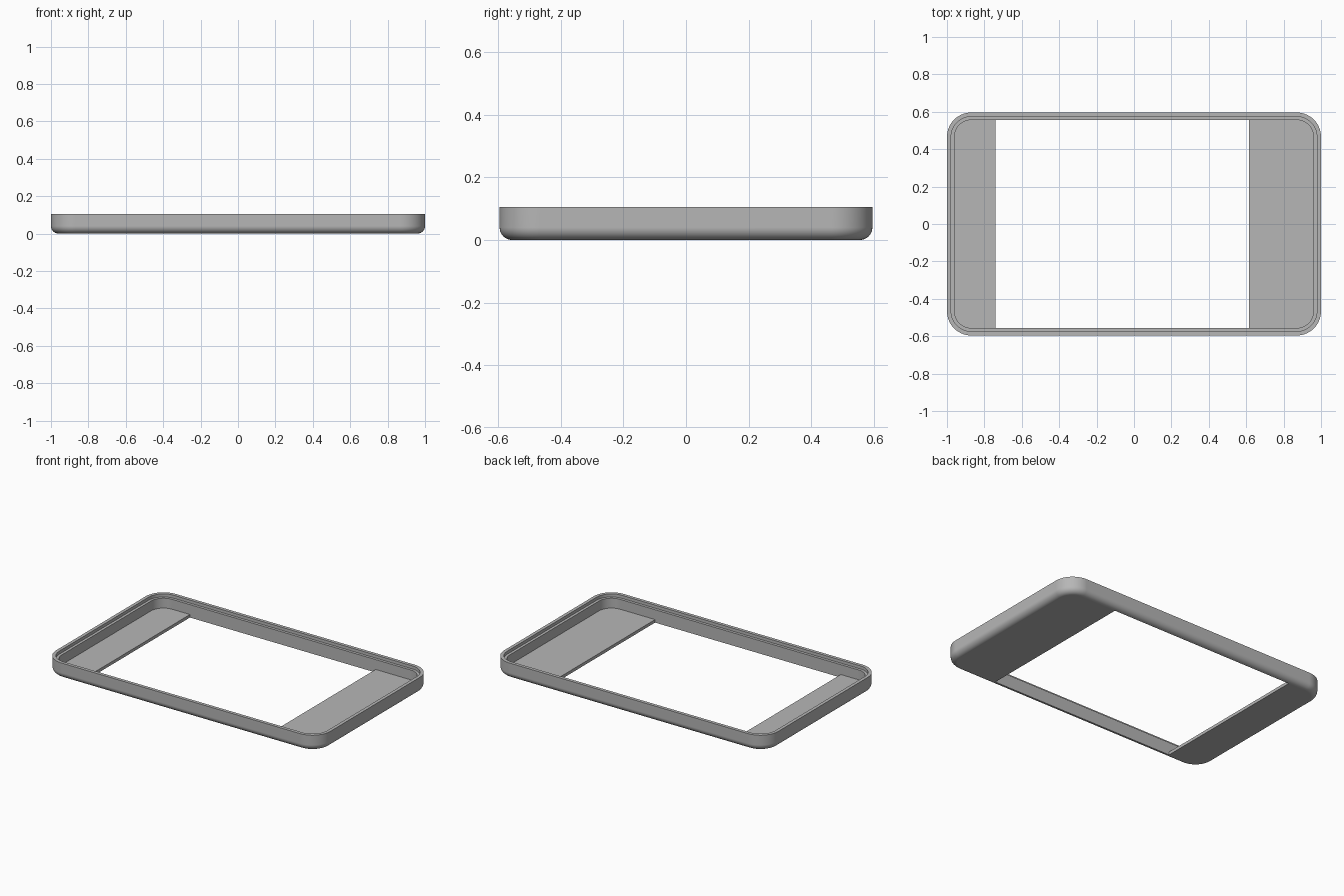
import bpy, bmesh
from math import sin, cos, pi

cube = bpy.data.objects.get("Cube")
if cube:
    bpy.data.objects.remove(cube, do_unlink=True)

HALF_X, HALF_Y, HEIGHT = 1.0, 0.596, 0.105
CORNER, FILLET, WALL = 0.13, 0.04, 0.04
LEDGE_INSET, LEDGE_Z, FLOOR_Z = 0.022, 0.085, 0.02
WIN_LEFT, WIN_RIGHT = -0.74, 0.615
SEG = 14


def outline(inset):
    """Rounded rectangle, with extra points where the window meets the long walls."""
    def arc(sx, sy, start):
        r = CORNER - inset
        cx, cy = sx * (HALF_X - CORNER), sy * (HALF_Y - CORNER)
        angles = [start + pi / 2 * i / SEG for i in range(SEG + 1)]
        return [(cx + r * cos(a), cy + r * sin(a)) for a in angles]
    y = HALF_Y - inset
    return (arc(1, 1, 0) + [(WIN_RIGHT, y), (WIN_LEFT, y)]
            + arc(-1, 1, pi / 2) + arc(-1, -1, pi)
            + [(WIN_LEFT, -y), (WIN_RIGHT, -y)] + arc(1, -1, 1.5 * pi))


# Wall section as (inset, z): bottom fillet, outer wall, rim, ledge, inner wall
steps = 8
section = [(FILLET * (1 - sin(pi / 2 * i / steps)),
            FILLET * (1 - cos(pi / 2 * i / steps))) for i in range(steps + 1)]
section += [(0, HEIGHT), (LEDGE_INSET, HEIGHT), (LEDGE_INSET, LEDGE_Z),
            (WALL, LEDGE_Z), (WALL, FLOOR_Z)]

bm = bmesh.new()
rows = [[bm.verts.new((x, y, z)) for x, y in outline(inset)] for inset, z in section]
count = len(rows[0])
for low, high in zip(rows, rows[1:]):
    for i in range(count):
        j = (i + 1) % count
        bm.faces.new((low[i], low[j], high[j], high[i]))

# Window side walls run down to the underside
n = SEG + 1
bottom, top = rows[0], rows[-1]
back_r, back_l, front_l, front_r = n, n + 1, 3 * n + 2, 3 * n + 3
for a, b in ((back_r, back_l), (front_l, front_r)):
    bm.faces.new((top[a], top[b], bottom[b], bottom[a]))

# End floors, with their cut edges facing the window
left_end = list(range(back_l, front_l + 1))
right_end = list(range(front_r, count)) + list(range(back_r + 1))
for end in (left_end, right_end):
    bm.faces.new([top[i] for i in end])
    bm.faces.new([bottom[i] for i in reversed(end)])
    a, b = end[0], end[-1]
    bm.faces.new((top[a], top[b], bottom[b], bottom[a]))
bmesh.ops.recalc_face_normals(bm, faces=bm.faces)

mesh = bpy.data.meshes.new("bezel_frame")
bm.to_mesh(mesh)
bm.free()
frame = bpy.data.objects.new("bezel_frame", mesh)
bpy.context.collection.objects.link(frame)

# Plain grey plastic
grey = bpy.data.materials.new("grey_plastic")
grey.use_nodes = True
colour = (0.47, 0.47, 0.47, 1)
grey.diffuse_color = colour
grey.node_tree.nodes["Principled BSDF"].inputs["Base Color"].default_value = colour
mesh.materials.append(grey)

# Smooth corners and fillet, crisp rim and window edges
bpy.ops.object.select_all(action='DESELECT')
frame.select_set(True)
bpy.context.view_layer.objects.active = frame
bpy.ops.object.shade_smooth_by_angle(angle=pi / 6)
weighted = frame.modifiers.new("flat_face_normals", 'WEIGHTED_NORMAL')
weighted.keep_sharp = True
